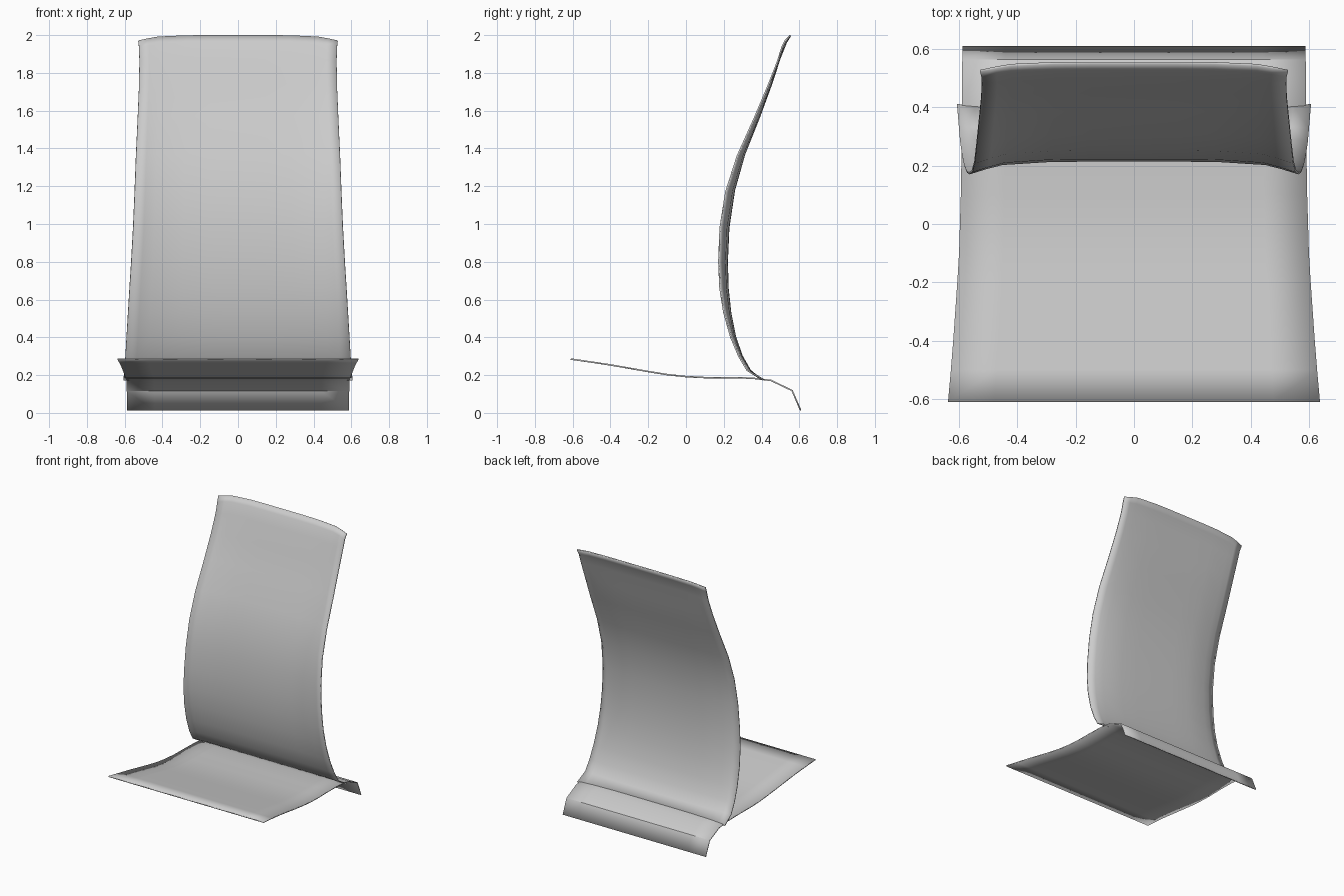
import bpy


def sheet(name, rows, thickness):
    """Skin a thin smooth shell over rows of points."""
    n = len(rows[0])
    verts = [p for row in rows for p in row]
    faces = [(i * n + j, i * n + j + 1, (i + 1) * n + j + 1, (i + 1) * n + j)
             for i in range(len(rows) - 1) for j in range(n - 1)]
    me = bpy.data.meshes.new(name)
    me.from_pydata(verts, [], faces)
    ob = bpy.data.objects.new(name, me)
    bpy.context.collection.objects.link(ob)
    solid = ob.modifiers.new("thickness", "SOLIDIFY")
    solid.thickness = thickness
    solid.offset = 0
    bpy.ops.object.select_all(action="DESELECT")
    ob.select_set(True)
    bpy.context.view_layer.objects.active = ob
    bpy.ops.object.shade_smooth_by_angle(angle=0.7)
    return ob


# Seat: y, z, half width from the front lip to the rear drop
seat = [(-0.61, 0.285, 0.638), (-0.5, 0.269, 0.628), (-0.4, 0.254, 0.62),
        (-0.2, 0.219, 0.606), (-0.1, 0.203, 0.6), (0, 0.192, 0.597),
        (0.1, 0.187, 0.594), (0.22, 0.187, 0.592), (0.35, 0.184, 0.591),
        (0.45, 0.172, 0.59), (0.562, 0.118, 0.589), (0.607, 0.013, 0.588)]
seat_cols = [-1, -0.75, -0.4, 0, 0.4, 0.75, 1]
sheet("seat", [[(w * t, y, z) for t in seat_cols] for y, z, w in seat], 0.008)

# Backrest: centre y, centre z, edge y, edge z, half width from bottom to top
back = [(0.39, 0.181, 0.41, 0.175, 0.607), (0.34, 0.225, 0.325, 0.225, 0.6),
        (0.297, 0.30, 0.28, 0.30, 0.596), (0.262, 0.4, 0.238, 0.4, 0.59),
        (0.236, 0.53, 0.201, 0.53, 0.582), (0.222, 0.66, 0.18, 0.66, 0.574),
        (0.218, 0.8, 0.174, 0.8, 0.565), (0.226, 0.98, 0.181, 0.98, 0.555),
        (0.256, 1.18, 0.211, 1.17, 0.547), (0.31, 1.37, 0.272, 1.36, 0.54),
        (0.39, 1.57, 0.362, 1.56, 0.531), (0.452, 1.74, 0.434, 1.73, 0.524),
        (0.498, 1.88, 0.485, 1.86, 0.522), (0.53, 1.96, 0.508, 1.935, 0.524),
        (0.553, 1.998, 0.525, 1.97, 0.528)]
# Position across the width and how far the section curls to the edge line
curl = [(0, 0), (0.28, 0), (0.52, 0.04), (0.8, 0.27), (0.9, 0.6), (1, 1)]
section = [(-t, f) for t, f in reversed(curl[1:])] + curl
sheet("backrest", [[(w * t, cy + (ey - cy) * f, cz + (ez - cz) * f) for t, f in section]
                   for cy, cz, ey, ez, w in back], 0.008)
